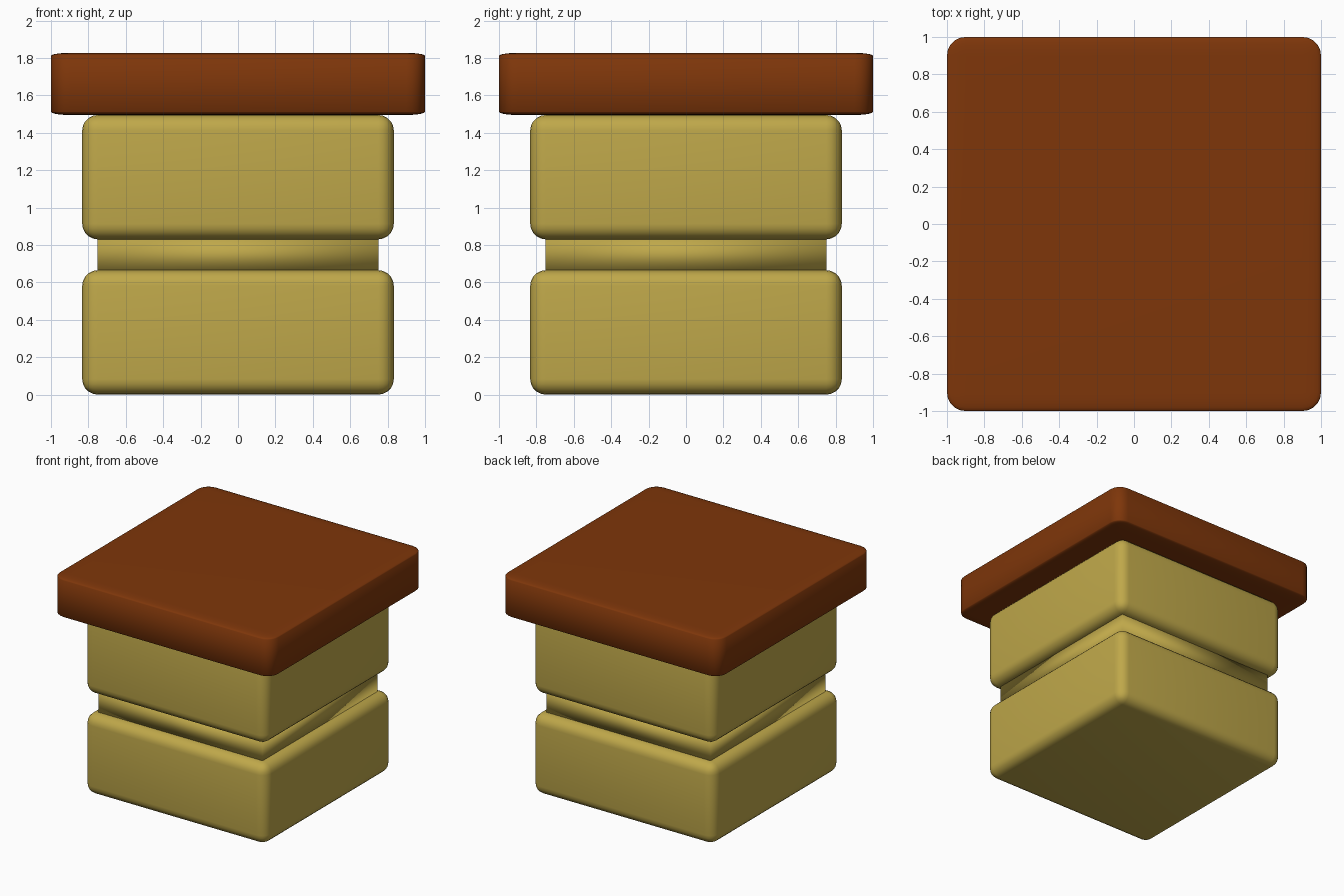
import bpy, bmesh
from mathutils import Matrix

if "Cube" in bpy.data.objects:
    bpy.data.objects.remove(bpy.data.objects["Cube"])


def material(name, color):
    m = bpy.data.materials.new(name)
    m.diffuse_color = color
    m.use_nodes = True
    m.node_tree.nodes["Principled BSDF"].inputs["Base Color"].default_value = m.diffuse_color
    return m


def block(name, mat, half, z0, z1, radius=0.0, bevel_z=None, segments=5):
    """Smooth-shaded square block; bevel_z squashes the rounding vertically."""
    bm = bmesh.new()
    squash = bevel_z / radius if bevel_z else 1.0
    bmesh.ops.create_cube(bm, size=1)
    bmesh.ops.scale(bm, vec=(2 * half, 2 * half, (z1 - z0) / squash), verts=bm.verts)
    if radius:
        bmesh.ops.bevel(bm, geom=bm.edges[:], offset=radius, segments=segments,
                        profile=0.5, affect='EDGES')
    bm.transform(Matrix.Translation((0, 0, (z0 + z1) / 2))
                 @ Matrix.Diagonal((1, 1, squash, 1)))
    bmesh.ops.recalc_face_normals(bm, faces=bm.faces)
    for f in bm.faces:
        f.smooth = True
    mesh = bpy.data.meshes.new(name)
    bm.to_mesh(mesh)
    bm.free()
    mesh.materials.append(mat)
    obj = bpy.data.objects.new(name, mesh)
    bpy.context.collection.objects.link(obj)
    return obj


tan = material("tan", (0.52, 0.39, 0.068, 1))
brown = material("brown", (0.21, 0.037, 0.003, 1))

# Body: two rounded blocks with a sharp-edged neck between them
block("lower_block", tan, 0.833, 0.0, 0.665, radius=0.083)
block("neck", tan, 0.75, 0.665, 0.83)
block("upper_block", tan, 0.833, 0.83, 1.495, radius=0.083)

# Lid: wide slab with flattened edge rounding
block("lid", brown, 1.0, 1.495, 1.827, radius=0.1, bevel_z=0.0167)
